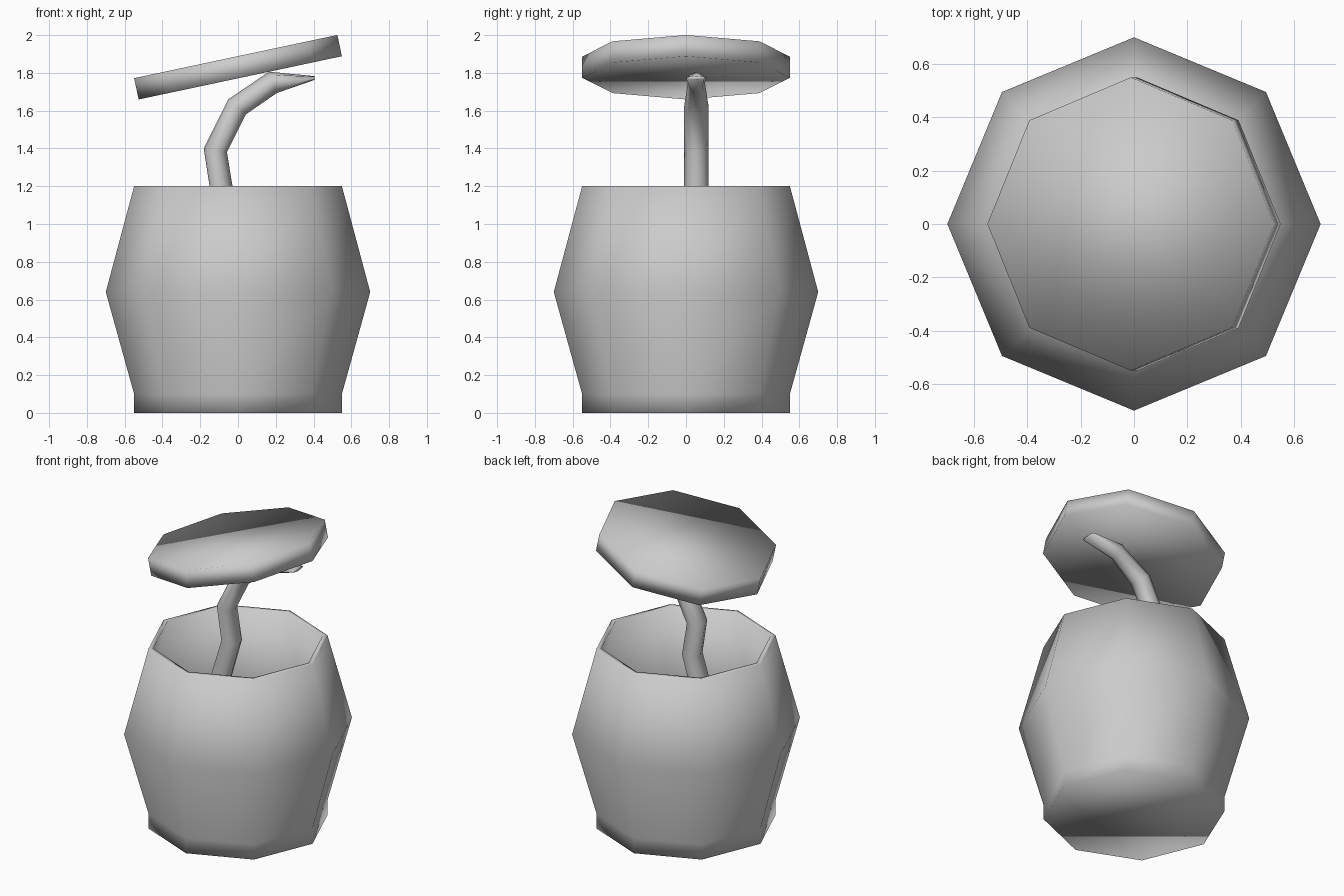
import bpy, bmesh
from math import cos, sin, pi, radians
from mathutils import Vector, Matrix

if "Cube" in bpy.data.objects:
    bpy.data.objects.remove(bpy.data.objects["Cube"])

SIDES = 8


def loft(name, rings):
    """Skin a list of equal-length vertex rings and cap both ends."""
    bm = bmesh.new()
    loops = [[bm.verts.new(p) for p in ring] for ring in rings]
    n = len(loops[0])
    for a, b in zip(loops, loops[1:]):
        for i in range(n):
            j = (i + 1) % n
            bm.faces.new((a[i], a[j], b[j], b[i]))
    bm.faces.new(loops[0][::-1])
    bm.faces.new(loops[-1])
    bmesh.ops.recalc_face_normals(bm, faces=bm.faces)
    mesh = bpy.data.meshes.new(name)
    bm.to_mesh(mesh)
    bm.free()
    mesh.shade_smooth()
    obj = bpy.data.objects.new(name, mesh)
    bpy.context.collection.objects.link(obj)
    return obj


def ring(center, u, v, ru, rv):
    angles = [2 * pi * i / SIDES for i in range(SIDES)]
    return [center + u * ru * cos(a) + v * rv * sin(a) for a in angles]


X, Y = Vector((1, 0, 0)), Vector((0, 1, 0))


def turned(name, profile):
    return loft(name, [ring(Vector((0, 0, z)), X, Y, r, r) for r, z in profile])


# Hollow barrel: outside up, over the rim, inside down to the floor
turned("barrel", [(0.55, 0), (0.55, 0.1), (0.70, 0.64), (0.55, 1.2),
                  (0.52, 1.2), (0.67, 0.64), (0.52, 0.1)])

# Tilted floating lid
lid = turned("lid", [(0.55, -0.0575), (0.55, 0.0575)])
lid.matrix_world = Matrix.Translation((0, 0, 1.83)) @ Matrix.Rotation(radians(-12), 4, 'Y')

# Tentacle sections: x, z, half thickness in the bend plane, half width in y
path = [(-0.12, 0.10, .065, .065), (-0.20, 0.50, .065, .065),
        (-0.18, 0.85, .065, .065), (-0.085, 1.17, .062, .065),
        (-0.12, 1.39, .062, .065), (-0.005, 1.62, .061, .065),
        (0.185, 1.75, .060, .045), (0.405, 1.773, .010, .055)]
points = [Vector((x, 0.055, z)) for x, z, _, _ in path]
rings = []
for i, (p, s) in enumerate(zip(points, path)):
    before = (p - points[max(i - 1, 0)]).normalized()
    after = (points[min(i + 1, len(points) - 1)] - p).normalized()
    normal = (before + after).normalized().cross(Y)
    rings.append(ring(p, normal, Y, s[2], s[3]))
loft("tentacle", rings)
